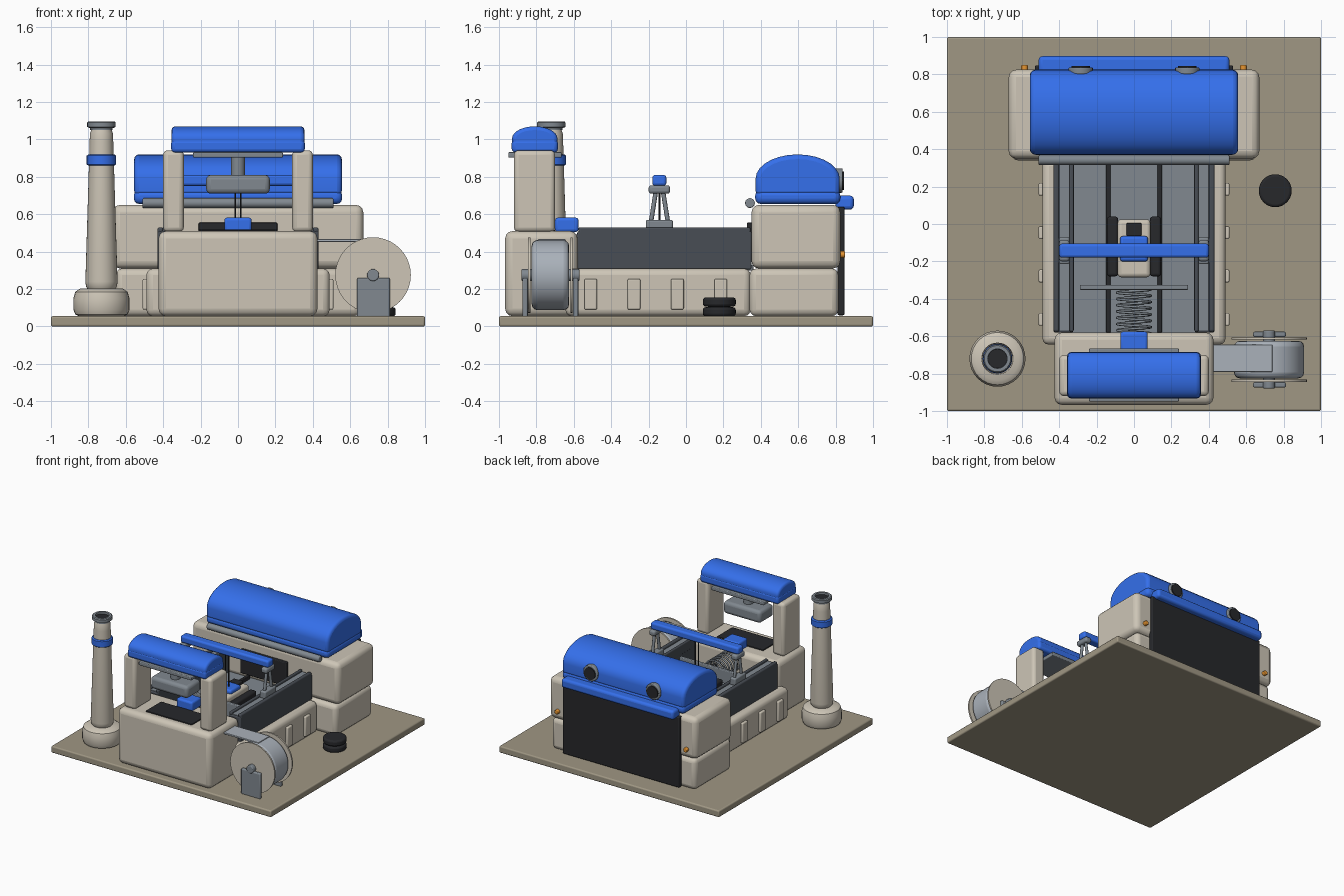
import bpy, bmesh, math
from mathutils import Vector

if "Cube" in bpy.data.objects:
    bpy.data.objects.remove(bpy.data.objects["Cube"])


def material(name, r, g, b):
    m = bpy.data.materials.new(name)
    m.diffuse_color = (r, g, b, 1)
    m.use_nodes = True
    m.node_tree.nodes["Principled BSDF"].inputs["Base Color"].default_value = m.diffuse_color
    return m


CREAM = material("cream", 0.61, 0.56, 0.47)
BLUE = material("blue", 0.035, 0.16, 0.83)
SAND = material("sand", 0.35, 0.31, 0.23)
BLACK = material("black", 0.02, 0.021, 0.024)
SLATE = material("slate", 0.065, 0.075, 0.09)
STEEL = material("steel", 0.22, 0.25, 0.28)
PALE = material("pale_steel", 0.40, 0.44, 0.49)
AMBER = material("amber", 0.8, 0.3, 0.03)


def finish(name, bm, mat, bevel=0.0, seg=3):
    bmesh.ops.recalc_face_normals(bm, faces=bm.faces)
    me = bpy.data.meshes.new(name)
    bm.to_mesh(me)
    bm.free()
    ob = bpy.data.objects.new(name, me)
    bpy.context.collection.objects.link(ob)
    me.materials.append(mat)
    if bevel:
        mod = ob.modifiers.new("bevel", 'BEVEL')
        mod.width, mod.segments = bevel, seg
        mod.limit_method, mod.angle_limit = 'ANGLE', math.radians(40)
    bpy.context.view_layer.objects.active = ob
    ob.select_set(True)
    bpy.ops.object.shade_smooth_by_angle(angle=math.radians(35))
    ob.select_set(False)
    return ob


def box(name, x, y, z, mat, bevel=0.006, seg=3):
    """Box from (min, max) ranges."""
    bm = bmesh.new()
    bmesh.ops.create_cube(bm, size=1)
    for v in bm.verts:
        for i, (a, b) in enumerate((x, y, z)):
            v.co[i] = a if v.co[i] < 0 else b
    return finish(name, bm, mat, bevel, seg)


def pair(name, x, y, z, mat, bevel=0.006):
    """Box repeated on both sides of x = 0."""
    box("right_" + name, x, y, z, mat, bevel)
    box("left_" + name, (-x[1], -x[0]), y, z, mat, bevel)


def rod(name, a, b, r, mat, sides=24, bevel=0.0):
    a, b = Vector(a), Vector(b)
    bm = bmesh.new()
    bmesh.ops.create_cone(bm, cap_ends=True, segments=sides, radius1=r, radius2=r, depth=(b - a).length)
    q = Vector((0, 0, 1)).rotation_difference(b - a)
    for v in bm.verts:
        v.co = q @ v.co + (a + b) / 2
    return finish(name, bm, mat, bevel)


def lathe(name, cx, cy, profile, mat, n=32, bevel=0.0):
    bm = bmesh.new()
    rings = [[bm.verts.new((cx + r * math.cos(math.tau * i / n), cy + r * math.sin(math.tau * i / n), z))
              for i in range(n)] for r, z in profile]
    for p, q in zip(rings, rings[1:]):
        for i in range(n):
            bm.faces.new((p[i], p[(i + 1) % n], q[(i + 1) % n], q[i]))
    bm.faces.new(rings[0])
    bm.faces.new(rings[-1])
    return finish(name, bm, mat, bevel)


def dome(name, hx, y0, y1, z0, z1, z2, mat, bevel):
    """Hood: straight sides up to z1, then an arched top up to z2."""
    yc, hy = (y0 + y1) / 2, (y1 - y0) / 2
    prof = [(y0, z0), (y1, z0)] + [(yc + hy * math.cos(math.pi * i / 14), z1 + (z2 - z1) * math.sin(math.pi * i / 14))
                                   for i in range(15)]
    bm = bmesh.new()
    f = bm.faces.new([bm.verts.new((-hx, y, z)) for y, z in prof])
    out = bmesh.ops.extrude_face_region(bm, geom=[f])
    bmesh.ops.translate(bm, verts=[v for v in out['geom'] if isinstance(v, bmesh.types.BMVert)], vec=(2 * hx, 0, 0))
    return finish(name, bm, mat, bevel)


# Base plate and lower hull with ribs
box("base_plate", (-1, 1), (-1, 1), (0, 0.055), SAND, 0.01)
box("lower_hull", (-0.49, 0.49), (-0.645, 0.345), (0.055, 0.31), CREAM, 0.035)
for i in range(4):
    y = -0.51 + 0.232 * i
    pair(f"rib_{i}", (0.47, 0.51), (y - 0.034, y + 0.034), (0.09, 0.255), CREAM, 0.008)

# Trough: floor, side walls, guide rails
box("trough_floor", (-0.34, 0.34), (-0.59, 0.36), (0.30, 0.33), STEEL)
pair("trough_wall", (0.325, 0.43), (-0.58, 0.35), (0.305, 0.51), SLATE, 0.008)
pair("outer_lip", (0.40, 0.43), (-0.575, 0.345), (0.45, 0.53), SLATE, 0.01)
pair("inner_lip", (0.322, 0.345), (-0.575, 0.345), (0.45, 0.53), SLATE, 0.008)
pair("wall_channel", (0.345, 0.40), (-0.57, 0.34), (0.46, 0.515), STEEL, 0.002)
pair("guide_rail", (0.125, 0.15), (-0.58, 0.34), (0.32, 0.36), BLACK, 0.005)

# Rear block with hood
box("rear_lower_block", (-0.655, 0.655), (0.34, 0.815), (0.055, 0.31), CREAM, 0.035)
box("rear_upper_block", (-0.67, 0.67), (0.35, 0.825), (0.31, 0.65), CREAM, 0.04)
box("rear_hood_rim", (-0.557, 0.557), (0.37, 0.825), (0.655, 0.73), BLUE, 0.03)
dome("rear_hood", 0.555, 0.372, 0.822, 0.70, 0.79, 0.92, BLUE, 0.025)
rod("hood_hinge_bar", (-0.51, 0.342, 0.66), (0.51, 0.342, 0.66), 0.026, STEEL, bevel=0.006)
box("rear_opening", (-0.21, 0.21), (0.325, 0.355), (0.36, 0.555), BLACK)
box("rear_curtain", (-0.53, 0.53), (0.81, 0.847), (0.06, 0.64), BLACK, 0.008)
box("curtain_header", (-0.51, 0.51), (0.80, 0.897), (0.625, 0.70), BLUE, 0.02)
for side, s in (("right", 1), ("left", -1)):
    rod(side + "_lamp_ring", (s * 0.285, 0.80, 0.78), (s * 0.285, 0.838, 0.78), 0.065, STEEL, bevel=0.006)
    rod(side + "_lamp_lens", (s * 0.285, 0.81, 0.78), (s * 0.285, 0.846, 0.78), 0.05, BLACK)
    rod(side + "_marker", (s * 0.585, 0.81, 0.385), (s * 0.585, 0.85, 0.385), 0.018, AMBER, 16, 0.005)

# Front block with gate
box("front_block", (-0.425, 0.425), (-0.967, -0.58), (0.055, 0.51), CREAM, 0.04)
box("front_pad", (-0.21, 0.21), (-0.90, -0.70), (0.50, 0.518), BLACK, 0.004)
pair("gate_post", (0.29, 0.40), (-0.92, -0.70), (0.505, 0.942), CREAM, 0.025)
box("gate_roof_rim", (-0.357, 0.357), (-0.932, -0.685), (0.93, 1.0), BLUE, 0.02)
dome("gate_roof", 0.355, -0.93, -0.687, 0.97, 1.005, 1.07, BLUE, 0.02)
box("gate_plate", (-0.24, 0.24), (-0.95, -0.665), (0.903, 0.932), STEEL)
rod("press_stem", (0, -0.81, 0.79), (0, -0.81, 0.92), 0.037, STEEL)
box("press_head", (-0.17, 0.17), (-0.90, -0.72), (0.71, 0.81), STEEL, 0.025)
box("front_latch", (-0.073, 0.073), (-0.70, -0.575), (0.505, 0.582), BLUE, 0.015)

# Bridge over the trough
box("bridge_beam", (-0.40, 0.40), (-0.18, -0.105), (0.752, 0.81), BLUE, 0.015)
pair("bridge_foot", (0.345, 0.40), (-0.215, -0.07), (0.51, 0.57), STEEL, 0.01)
pair("bridge_cap", (0.345, 0.40), (-0.20, -0.085), (0.71, 0.755), STEEL, 0.015)
for side, s in (("right", 1), ("left", -1)):
    for j, d in enumerate((-1, 1)):
        rod(f"{side}_bridge_leg_{j}", (s * 0.372, -0.142 + d * 0.045, 0.56), (s * 0.372, -0.142 + d * 0.018, 0.73),
            0.012, STEEL, 12)
    rod(side + "_hanger_wire", (s * 0.015, -0.142, 0.47), (s * 0.015, -0.142, 0.76), 0.005, BLACK, 8)

# Carriage, pusher bar and spring
box("carriage_body", (-0.088, 0.088), (-0.285, 0.025), (0.335, 0.46), CREAM, 0.02)
pair("carriage_track", (0.085, 0.145), (-0.28, 0.04), (0.335, 0.42), BLACK, 0.015)
box("carriage_clamp", (-0.075, 0.075), (-0.20, -0.065), (0.45, 0.49), BLUE, 0.015)
box("carriage_box", (-0.04, 0.04), (-0.065, 0.005), (0.45, 0.485), BLACK)
box("pusher_bar", (-0.29, 0.29), (-0.352, -0.325), (0.36, 0.47), STEEL)
curve = bpy.data.curves.new("spring", 'CURVE')
curve.dimensions, curve.bevel_depth, curve.bevel_resolution = '3D', 0.007, 2
sp = curve.splines.new('POLY')
N, TURNS = 168, 7
sp.points.add(N)
for i, p in enumerate(sp.points):
    a = math.tau * TURNS * i / N
    p.co = (0.09 * math.cos(a), -0.585 + 0.235 * i / N, 0.42 + 0.075 * math.sin(a), 1)
curve.materials.append(STEEL)
bpy.context.collection.objects.link(bpy.data.objects.new("spring", curve))

# Chimney tower
TX, TY = -0.73, -0.72
lathe("tower_foot", TX, TY, [(0.12, 0.055), (0.14, 0.065), (0.15, 0.09), (0.15, 0.15), (0.14, 0.185), (0.115, 0.202)],
      CREAM)
lathe("tower_column", TX, TY, [(0.07, 0.195), (0.083, 0.215), (0.086, 0.24), (0.063, 0.99), (0.062, 1.03), (0.05, 1.065)],
      CREAM)
lathe("tower_band", TX, TY, [(0.07, 0.86), (0.079, 0.867), (0.079, 0.913), (0.07, 0.92)], BLUE)
lathe("tower_cap", TX, TY, [(0.06, 1.05), (0.06, 1.06), (0.076, 1.067), (0.076, 1.09), (0.07, 1.097), (0.052, 1.097),
                            (0.05, 1.07)], STEEL)
lathe("tower_mouth", TX, TY, [(0.051, 1.06), (0.051, 1.082)], BLACK)

# Cable drum beside the front block
DX, DZ = 0.722, 0.275
rod("drum", (DX, -0.825, DZ), (DX, -0.625, DZ), 0.187, PALE, 40, 0.03)
for end, y, d in (("front", -0.838, -1), ("rear", -0.612, 1)):
    rod(end + "_drum_disc", (DX, y - 0.006, DZ), (DX, y + 0.006, DZ), 0.202, CREAM, 40)
    ys = sorted((y + d * 0.008, y + d * 0.036))
    box(end + "_drum_bracket", (DX - 0.085, DX + 0.09), ys, (0.05, 0.26), STEEL, 0.008)
rod("drum_axle", (DX, -0.88, DZ), (DX, -0.57, DZ), 0.032, STEEL, bevel=0.006)
box("drum_strap", (0.40, 0.74), (-0.79, -0.645), (0.453, 0.467), PALE, 0.003)

# Stacked discs on the plate
for i in range(2):
    z = 0.055 + 0.052 * i
    rod(f"stacked_disc_{i}", (0.755, 0.178, z), (0.755, 0.178, z + 0.048), 0.088, BLACK, 32, 0.014)
rod("stack_core", (0.755, 0.178, 0.06), (0.755, 0.178, 0.15), 0.06, BLACK)
